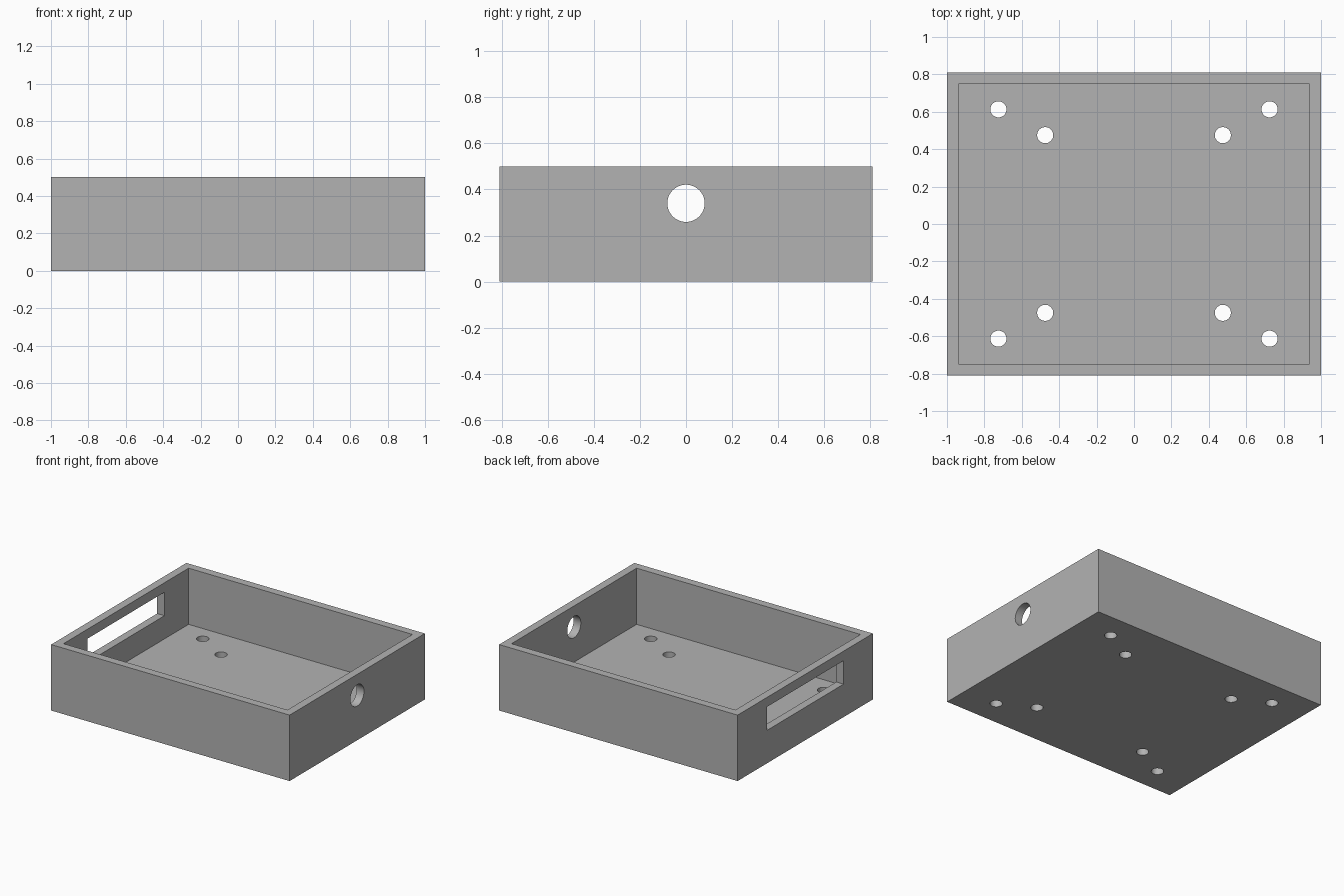
import bpy
import math

# Overall sizes
W, D, H = 2.0, 1.62, 0.5
WALL, FLOOR = 0.061, 0.074

cube = bpy.data.objects.get("Cube")
if cube:
    bpy.data.objects.remove(cube, do_unlink=True)

grey = bpy.data.materials.new("plain_grey")
grey.use_nodes = True
colour = (0.45, 0.45, 0.45, 1)
grey.diffuse_color = colour
grey.node_tree.nodes["Principled BSDF"].inputs["Base Color"].default_value = colour


def box(name, size, centre):
    bpy.ops.mesh.primitive_cube_add(size=1, location=centre)
    ob = bpy.context.object
    ob.name = name
    ob.scale = size
    bpy.ops.object.transform_apply(location=True, rotation=True, scale=True)
    ob.data.materials.append(grey)
    return ob


def rod(name, radius, length, centre, rotation=(0, 0, 0)):
    bpy.ops.mesh.primitive_cylinder_add(vertices=48, radius=radius, depth=length,
                                        location=centre, rotation=rotation)
    ob = bpy.context.object
    ob.name = name
    ob.data.materials.append(grey)
    return ob


def cut(target, cutter):
    cutter.hide_render = True
    mod = target.modifiers.new(cutter.name, 'BOOLEAN')
    mod.operation = 'DIFFERENCE'
    mod.solver = 'EXACT'
    mod.object = cutter
    bpy.context.view_layer.objects.active = target
    bpy.ops.object.modifier_apply(modifier=mod.name)
    bpy.data.objects.remove(cutter, do_unlink=True)


# Open tray: solid block with its inside hollowed out from the top
tray = box("open_tray", (W, D, H), (0, 0, H / 2))
cut(tray, box("cavity", (W - 2 * WALL, D - 2 * WALL, H), (0, 0, FLOOR + H / 2)))

# Rectangular slot through the -x wall
cut(tray, box("wall_slot", (0.3, 0.92, 0.178), (-W / 2, 0, 0.339)))

# Round cable hole through the +x wall
cut(tray, rod("cable_hole", 0.081, 0.3, (W / 2, 0, 0.34), (0, math.pi / 2, 0)))

# Mounting holes through the floor, two near each corner
for x, y in ((0.725, 0.613), (0.475, 0.475)):
    for sx in (-1, 1):
        for sy in (-1, 1):
            cut(tray, rod("floor_hole", 0.043, 0.3, (sx * x, sy * y, FLOOR / 2)))

# Smooth hole walls, sharp edges elsewhere
bpy.ops.object.select_all(action='DESELECT')
tray.select_set(True)
bpy.context.view_layer.objects.active = tray
bpy.ops.object.shade_smooth_by_angle(angle=math.radians(30))
